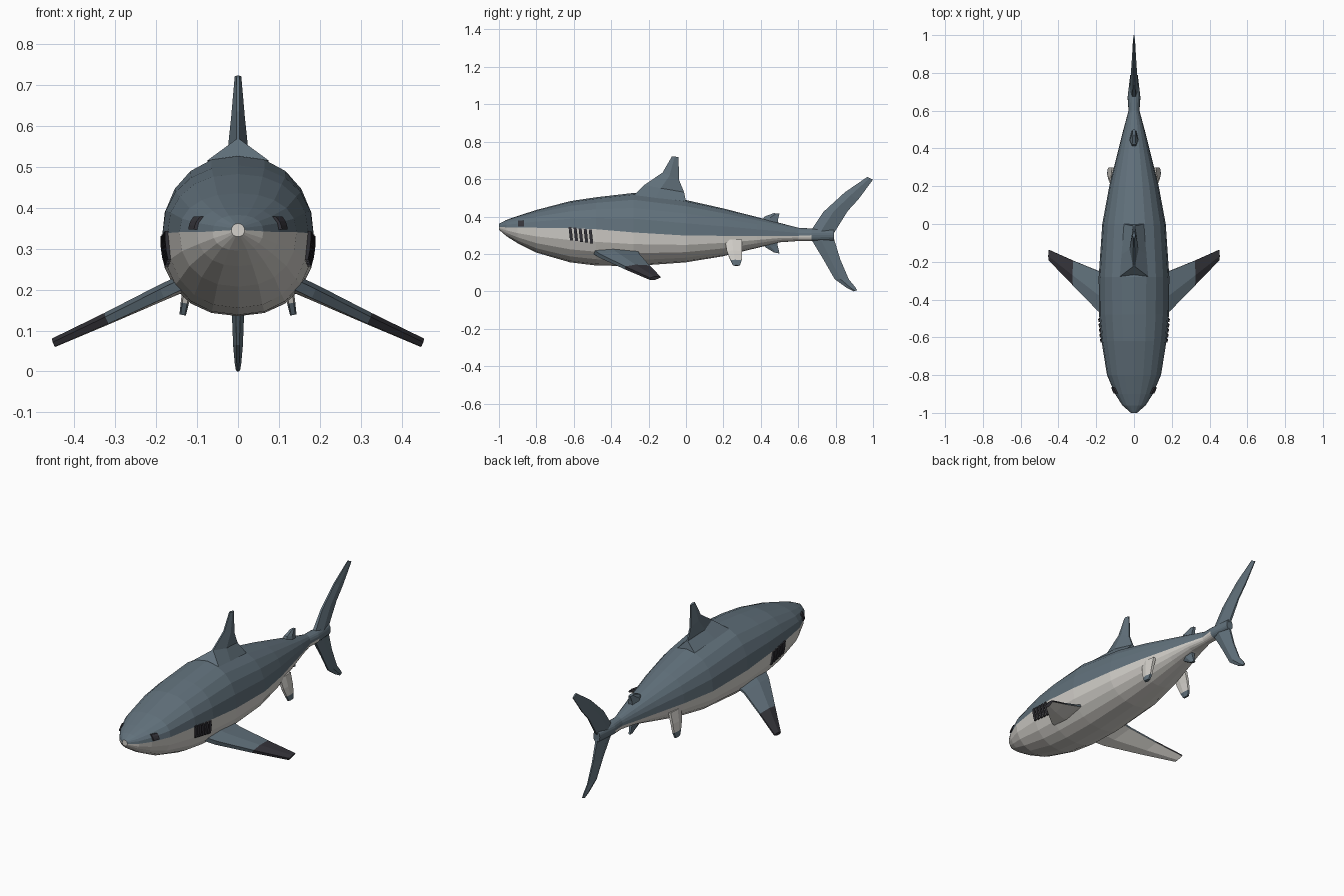
import bpy, bmesh, math
from mathutils import Vector


def material(name, rgb):
    m = bpy.data.materials.new(name)
    m.diffuse_color = (*rgb, 1)
    return m


BLUE = material("slate_blue", (0.12, 0.165, 0.20))
WHITE = material("belly_white", (0.66, 0.64, 0.60))
DARK = material("charcoal", (0.035, 0.034, 0.042))


def loft(name, rings, mats, rule=None):
    """Skin closed rings of equal size, cap the ends, colour faces by a rule."""
    bm = bmesh.new()
    vs = [[bm.verts.new(p) for p in r] for r in rings]
    n = len(vs[0])
    for a, b in zip(vs, vs[1:]):
        for i in range(n):
            bm.faces.new((a[i], a[(i + 1) % n], b[(i + 1) % n], b[i]))
    bm.faces.new(vs[0])
    bm.faces.new(vs[-1])
    bmesh.ops.recalc_face_normals(bm, faces=bm.faces)
    bm.normal_update()
    if rule:
        for f in bm.faces:
            f.material_index = rule(f.calc_center_median(), f.normal)
    me = bpy.data.meshes.new(name)
    bm.to_mesh(me)
    bm.free()
    for m in mats:
        me.materials.append(m)
    ob = bpy.data.objects.new(name, me)
    bpy.context.collection.objects.link(ob)
    return ob


# Body stations: y, half width, colour line height, top, bottom
BODY = [
    (-1.00, 0.016, 0.345, 0.361, 0.329),
    (-0.96, 0.062, 0.342, 0.382, 0.295),
    (-0.90, 0.100, 0.340, 0.403, 0.257),
    (-0.80, 0.143, 0.340, 0.435, 0.207),
    (-0.62, 0.172, 0.338, 0.482, 0.155),
    (-0.48, 0.185, 0.332, 0.503, 0.138),
    (-0.28, 0.187, 0.315, 0.526, 0.135),
    (0.00, 0.168, 0.298, 0.488, 0.155),
    (0.20, 0.131, 0.297, 0.443, 0.188),
    (0.38, 0.086, 0.297, 0.397, 0.232),
    (0.50, 0.056, 0.297, 0.366, 0.262),
    (0.60, 0.029, 0.297, 0.340, 0.269),
    (0.67, 0.034, 0.300, 0.336, 0.268),
    (0.79, 0.020, 0.300, 0.331, 0.270),
]
POWER = 0.9
SEGMENTS = 20


def spow(v):
    return math.copysign(abs(v) ** POWER, v) if abs(v) > 1e-6 else 0.0


def body_ring(y, hw, w, top, bot):
    ring = []
    for i in range(SEGMENTS):
        a = 2 * math.pi * i / SEGMENTS
        s = spow(math.sin(a))
        ring.append((hw * spow(math.cos(a)), y, w + s * (top - w if s > 0 else w - bot)))
    return ring


def body_x(y, z):
    """Half width of the body surface at a given y and z."""
    for a, b in zip(BODY, BODY[1:]):
        if a[0] <= y <= b[0]:
            t = (y - a[0]) / (b[0] - a[0])
            _, hw, w, top, bot = [p + (q - p) * t for p, q in zip(a, b)]
            h = (z - w) / (top - w if z > w else w - bot)
            k = 2 / POWER
            return hw * max(0, 1 - abs(h) ** k) ** (1 / k)
    return 0


def line_z(y):
    for a, b in zip(BODY, BODY[1:]):
        if a[0] <= y <= b[0]:
            return a[2] + (b[2] - a[2]) * (y - a[0]) / (b[0] - a[0])
    return 0


# Body: blue back, white belly and nose tip, blue tail stem
loft("body", [body_ring(*s) for s in BODY], [BLUE, WHITE],
     lambda c, n: int(c.y < -0.995 or (c.y < 0.66 and c.z < line_z(c.y))))


def fin(name, sections, normal, mats=(BLUE,), rule=None):
    """Each section: leading point, trailing point, half thickness front / mid / back."""
    nrm = Vector(normal).normalized()
    rings = []
    for lead, trail, (wl, wm, wb) in sections:
        l, t = Vector(lead), Vector(trail)
        m = l.lerp(t, 0.42)
        rings.append([l + nrm * wl, m + nrm * wm, t + nrm * wb,
                      t - nrm * wb, m - nrm * wm, l - nrm * wl])
    return loft(name, rings, mats, rule)


def upright(name, rows):
    """Fin in the centre plane from rows: lead y, z, trail y, z, widths."""
    fin(name, [((0, a, b), (0, c, d), w) for a, b, c, d, w in rows], (1, 0, 0))


# Dorsal fin with flared base
upright("dorsal_fin", [
    (-0.278, 0.515, 0.0, 0.478, (0.075, 0.066, 0.055)),
    (-0.225, 0.567, -0.010, 0.530, (0.004, 0.024, 0.004)),
    (-0.125, 0.635, -0.037, 0.595, (0.004, 0.017, 0.004)),
    (-0.075, 0.722, -0.040, 0.718, (0.003, 0.008, 0.003))])

# Tail fin lobes
upright("tail_upper_lobe", [
    (0.665, 0.320, 0.790, 0.310, (0.010, 0.024, 0.006)),
    (0.735, 0.425, 0.865, 0.430, (0.005, 0.017, 0.004)),
    (0.850, 0.530, 0.920, 0.490, (0.004, 0.011, 0.003)),
    (0.970, 0.612, 1.000, 0.597, (0.002, 0.005, 0.002))])
upright("tail_lower_lobe", [
    (0.665, 0.285, 0.790, 0.285, (0.010, 0.020, 0.006)),
    (0.735, 0.170, 0.825, 0.170, (0.005, 0.016, 0.004)),
    (0.795, 0.065, 0.870, 0.065, (0.004, 0.012, 0.003)),
    (0.860, 0.018, 0.905, 0.022, (0.003, 0.008, 0.003)),
    (0.895, 0.000, 0.915, 0.006, (0.002, 0.005, 0.002))])

# Small rear fins above and below
upright("second_dorsal_fin", [
    (0.405, 0.370, 0.490, 0.350, (0.012, 0.026, 0.015)),
    (0.420, 0.400, 0.492, 0.385, (0.010, 0.020, 0.010)),
    (0.470, 0.418, 0.500, 0.415, (0.006, 0.009, 0.006))])
upright("anal_fin", [
    (0.405, 0.260, 0.490, 0.275, (0.010, 0.022, 0.012)),
    (0.425, 0.235, 0.490, 0.245, (0.008, 0.016, 0.008)),
    (0.470, 0.208, 0.500, 0.202, (0.005, 0.008, 0.005))])


def plate(name, side, y, z0, z1, width, slant, mat):
    """Thin strip that follows the body side from z0 to z1."""
    rings = []
    for i in range(4):
        t = i / 3
        z = z0 + (z1 - z0) * t
        ya, yb = [y + slant * t + e * width / 2 for e in (-1, 1)]
        rings.append([(side * (body_x(q, z) + d), q, z)
                      for q, d in ((ya, 0.007), (yb, 0.007), (yb, -0.002), (ya, -0.002))])
    loft(name, rings, [mat])


for side, tag in ((1, "right"), (-1, "left")):
    # Pectoral fins: blue above, white below, charcoal tip on top
    fin("pectoral_fin_" + tag, [
        ((side * 0.140, -0.495, 0.212), (side * 0.140, -0.255, 0.214), (0.012, 0.021, 0.006)),
        ((side * 0.185, -0.462, 0.190), (side * 0.185, -0.250, 0.197), (0.012, 0.020, 0.005)),
        ((side * 0.320, -0.325, 0.125), (side * 0.320, -0.195, 0.135), (0.009, 0.015, 0.004)),
        ((side * 0.450, -0.192, 0.066), (side * 0.450, -0.137, 0.076), (0.006, 0.011, 0.004))],
        (side * 0.41, 0, 0.91), (BLUE, WHITE, DARK),
        lambda c, n: 1 if n.z < -0.5 else 2 if abs(c.x) > 0.32 else 0)

    # Pelvic fins: white with a blue tip
    fin("pelvic_fin_" + tag, [
        ((side * 0.108, 0.208, 0.275), (side * 0.108, 0.300, 0.275), (0.008, 0.014, 0.008)),
        ((side * 0.122, 0.218, 0.215), (side * 0.122, 0.300, 0.215), (0.007, 0.012, 0.007)),
        ((side * 0.130, 0.237, 0.167), (side * 0.130, 0.298, 0.167), (0.006, 0.010, 0.006)),
        ((side * 0.135, 0.252, 0.138), (side * 0.135, 0.288, 0.138), (0.005, 0.008, 0.005))],
        (1, 0, side * 0.2), (WHITE, BLUE), lambda c, n: int(c.z < 0.166))

    # Gill slits
    for i in range(5):
        plate(f"gill_slit_{tag}_{i + 1}", side, -0.612 + 0.027 * i,
              0.272 - 0.004 * i, 0.343 - 0.003 * i, 0.016, -0.008, DARK)

    # Eyes
    plate("eye_" + tag, side, -0.882, 0.346, 0.378, 0.032, 0.0, DARK)
